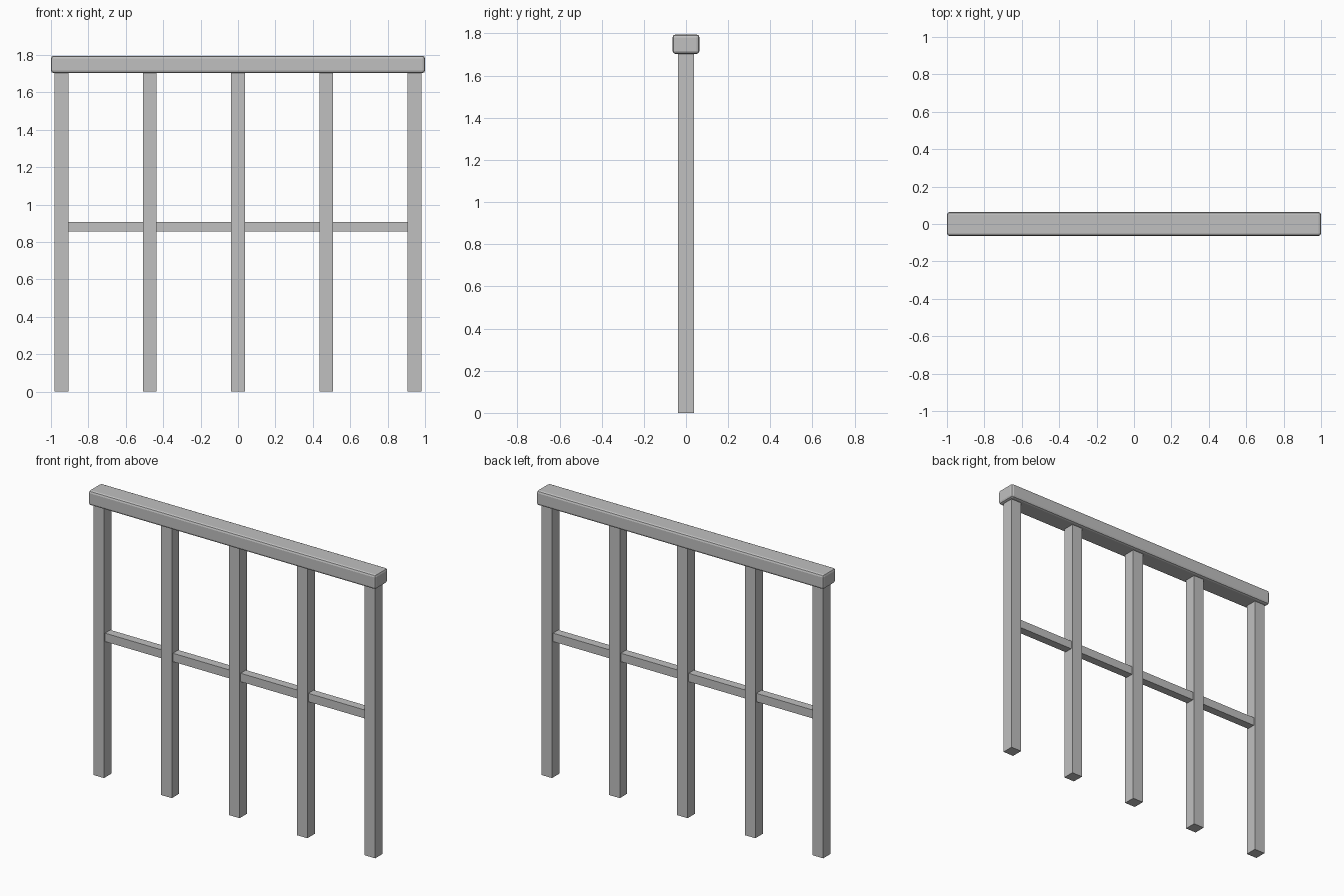
import bpy

if "Cube" in bpy.data.objects:
    bpy.data.objects.remove(bpy.data.objects["Cube"])

grey = bpy.data.materials.new("plain grey")
grey.diffuse_color = (0.53, 0.53, 0.53, 1.0)
grey.use_nodes = True
grey.node_tree.nodes["Principled BSDF"].inputs["Base Color"].default_value = grey.diffuse_color


def box(name, x, z, size, bevel=0.0):
    """Box centred on x with its underside at z."""
    bpy.ops.mesh.primitive_cube_add(size=1, location=(x, 0, z + size[2] / 2))
    ob = bpy.context.object
    ob.name = name
    ob.scale = size
    bpy.ops.object.transform_apply(location=False, rotation=False, scale=True)
    ob.data.materials.append(grey)
    if bevel:
        mod = ob.modifiers.new("rounded edges", 'BEVEL')
        mod.width = bevel
        mod.segments = 2
    return ob


POST = 0.074      # square post thickness
SPACING = 0.472   # distance between post centres
RAIL_Z = 1.703    # underside of the handrail

# Five upright posts
for i in range(5):
    box(f"post_{i + 1}", (i - 2) * SPACING, 0, (POST, POST, RAIL_Z))

# Thin middle rail sections between neighbouring posts
for i in range(4):
    box(f"middle_rail_{i + 1}", (i - 1.5) * SPACING, 0.855,
        (SPACING - POST, 0.053, 0.053))

# Handrail with softened edges
box("handrail", 0, RAIL_Z, (2.0, 0.128, 0.092), bevel=0.014)
